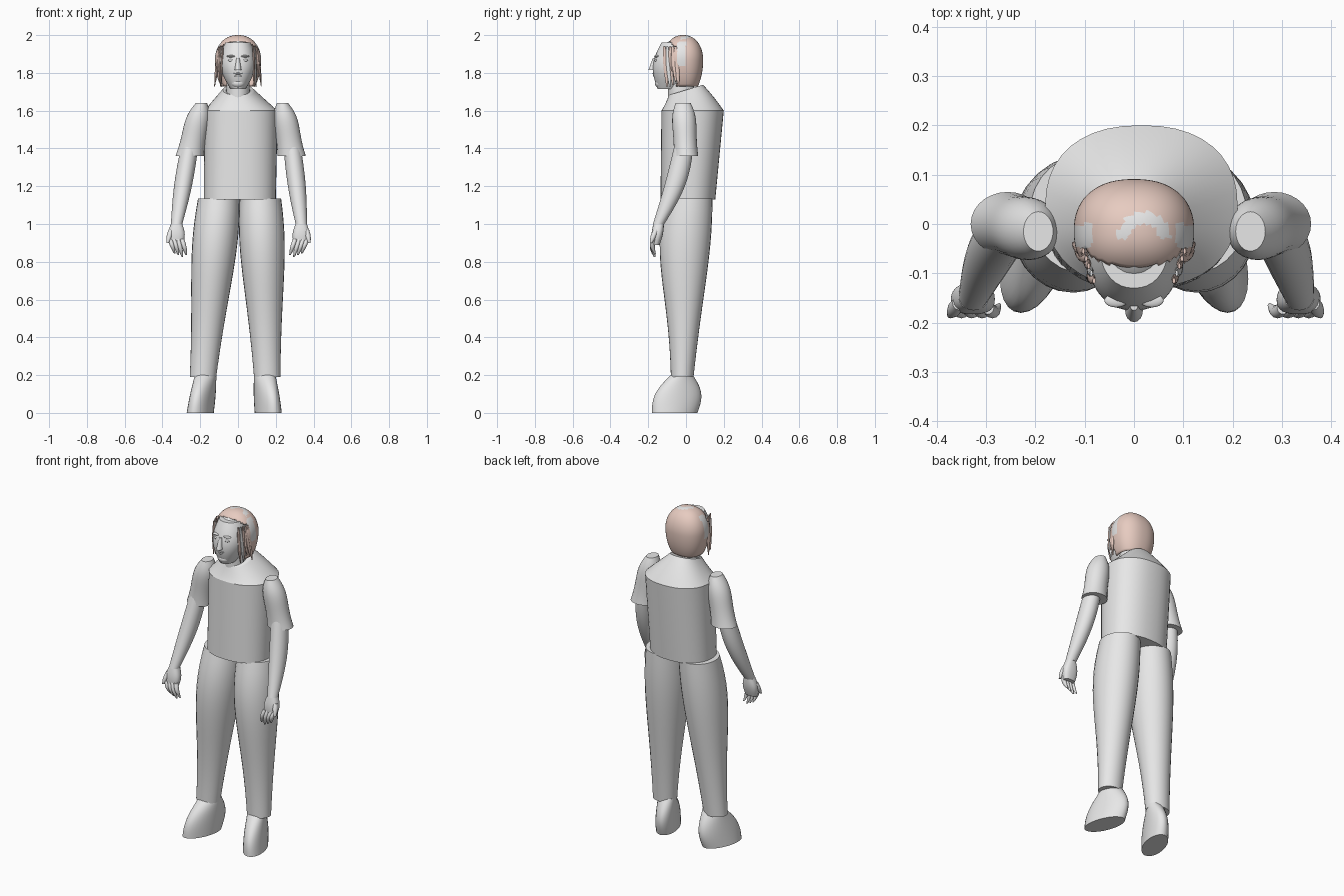
import bpy
import bmesh
import math
import random

random.seed(4)

default_cube = bpy.data.objects.get("Cube")
if default_cube:
    bpy.data.objects.remove(default_cube, do_unlink=True)


def make_material(name, colour):
    material = bpy.data.materials.new(name)
    material.use_nodes = True
    material.diffuse_color = (*colour, 1)
    shader = material.node_tree.nodes["Principled BSDF"]
    shader.inputs["Base Color"].default_value = (*colour, 1)
    return material


GREY = make_material("light grey", (0.8, 0.8, 0.8))
TAN = make_material("hair tan", (0.8, 0.6, 0.53))


def finish(name, bm, materials=(GREY,)):
    """Turn a bmesh into a smooth shaded object that keeps its sharp edges."""
    mesh = bpy.data.meshes.new(name)
    bm.to_mesh(mesh)
    bm.free()
    for material in materials:
        mesh.materials.append(material)
    obj = bpy.data.objects.new(name, mesh)
    bpy.context.collection.objects.link(obj)
    bpy.ops.object.select_all(action="DESELECT")
    obj.select_set(True)
    bpy.context.view_layer.objects.active = obj
    bpy.ops.object.shade_smooth_by_angle(angle=math.radians(45))
    return obj


def power(value, exponent):
    return math.copysign(abs(value) ** exponent, value)


def skin(rings, sides, square=2.0):
    """Join horizontal rings (centre, half width, half depth, tilt) into a closed skin."""
    bm = bmesh.new()
    loops = []
    for (x, y, z), width, depth, tilt in rings:
        loop = []
        for k in range(sides):
            angle = math.tau * k / sides
            dx = width * power(math.cos(angle), 2 / square)
            dy = depth * power(math.sin(angle), 2 / square)
            loop.append(bm.verts.new((x + dx, y + dy, z + tilt * dy)))
        loops.append(loop)
    for low, high in zip(loops, loops[1:]):
        for k in range(sides):
            n = (k + 1) % sides
            bm.faces.new((low[k], low[n], high[n], high[k]))
    bm.faces.new(loops[0])
    bm.faces.new(loops[-1])
    bmesh.ops.recalc_face_normals(bm, faces=bm.faces)
    return bm


def mix(a, b, t):
    return a + (b - a) * t


def limb(name, low, high, low_size, high_size, swell=(0, 0), bow=0.0, peak=1,
         sides=28, square=2.0, side=0, toe_out=0.0, tilt=0.0, material=GREY):
    """Tapered tube that swells and bows between its ends; side picks left or right."""
    rings = []
    steps = 16
    for i in range(steps + 1):
        t = i / steps
        bump = math.sin(math.pi * t ** peak)
        x, y, z = (mix(a, b, t) for a, b in zip(low, high))
        width, depth = (mix(a, b, t) + s * bump
                        for a, b, s in zip(low_size, high_size, swell))
        rings.append(((x, y + bow * bump, z), width, depth, tilt * t))
    bm = skin(rings, sides, square)
    if side:
        for vert in bm.verts:
            # Outward-turned toes, then the slight sideways lean of the stance
            vert.co.x -= toe_out * (vert.co.y - low[1])
            vert.co.x = side * vert.co.x + 0.025 * vert.co.z - 0.02
        bmesh.ops.recalc_face_normals(bm, faces=bm.faces)
    return finish(name, bm, (material,))


def ellipsoid(name, centre, size):
    bm = bmesh.new()
    bmesh.ops.create_uvsphere(bm, u_segments=20, v_segments=12, radius=1)
    bmesh.ops.scale(bm, vec=size, verts=bm.verts)
    bmesh.ops.translate(bm, vec=centre, verts=bm.verts)
    return finish(name, bm)


# Shirt: straight body, then shoulders sloping up to a collar that dips in front
chest = (0.015, 0.035, 1.6)
chest_size = (0.195, 0.165)
limb("shirt_body", (0.01, 0.01, 1.13), chest, (0.19, 0.145), chest_size,
     sides=40, square=2.3)
limb("shirt_shoulders", chest, (0, 0, 1.71), chest_size, (0.08, 0.09),
     sides=40, square=2.3, tilt=0.3)

# Arms, hands, trousers and shoes for both sides
for side, label in ((1, "left"), (-1, "right")):
    limb(label + "_sleeve", (0.27, 0, 1.36), (0.215, -0.015, 1.64),
         (0.075, 0.065), (0.03, 0.04), swell=(0.02, 0.015), peak=2, side=side)
    wrist = (0.33, -0.145, 1)
    limb(label + "_arm", wrist, (0.27, -0.01, 1.42), (0.03, 0.03), (0.045, 0.05),
         swell=(0.01, 0.015), bow=0.02, side=side)
    limb(label + "_palm", (0.33, -0.16, 0.89), wrist, (0.035, 0.02), (0.03, 0.028),
         swell=(0.012, 0.006), side=side, square=2.5)
    limb(label + "_thumb", (0.375, -0.185, 0.9), (0.36, -0.16, 0.97),
         (0.006, 0.006), (0.012, 0.014), swell=(0.005, 0.005), sides=12, side=side)
    for k in range(4):
        root = 0.362 - 0.021 * k
        tip = 0.825 + 0.01 * abs(k - 2)
        limb(label + "_finger", (root - 0.025, -0.165, tip), (root, -0.17, 0.92),
             (0.004, 0.005), (0.012, 0.013), swell=(0.004, 0.004), bow=-0.01,
             sides=12, side=side)
    limb(label + "_trouser_leg", (0.17, -0.02, 0.19), (0.11, 0.02, 1.135),
         (0.07, 0.06), (0.11, 0.12), swell=(0.02, 0.03), bow=-0.015, peak=2, side=side)
    limb(label + "_shoe", (0.18, -0.06, 0), (0.165, -0.02, 0.21),
         (0.065, 0.12), (0.055, 0.05), swell=(0, 0.035), side=side, toe_out=0.25)

# Head and neck
limb("neck", (0, -0.02, 1.6), (0, -0.03, 1.8), (0.065, 0.075), (0.06, 0.065))
ellipsoid("skull", (0, -0.03, 1.9), (0.085, 0.1, 0.085))
limb("face", (0, -0.09, 1.715), (0, -0.04, 1.96), (0.04, 0.06), (0.07, 0.09),
     swell=(0.038, 0.035), sides=36, square=2.2)

# Face features
limb("nose", (0, -0.175, 1.815), (0, -0.165, 1.88), (0.018, 0.024), (0.008, 0.01),
     sides=16)
ellipsoid("upper_lip", (0, -0.165, 1.797), (0.028, 0.012, 0.006))
ellipsoid("lower_lip", (0, -0.163, 1.785), (0.024, 0.012, 0.007))
ellipsoid("chin", (0, -0.14, 1.745), (0.035, 0.025, 0.025))
for side, label in ((1, "left"), (-1, "right")):
    ellipsoid(label + "_eye", (side * 0.036, -0.155, 1.866), (0.016, 0.012, 0.008))
    ellipsoid(label + "_brow", (side * 0.036, -0.155, 1.888), (0.024, 0.014, 0.006))

# Hair: a dome from nape to crown, opened around the face, with bare grey patches
rings = []
for i in range(31):
    angle = math.radians(mix(-45, 88, i / 30))
    height = math.sin(angle) * (0.13 if angle > 0 else 0.2)
    spread = math.cos(angle) ** 0.9
    rings.append(((0, -0.015, 1.87 + height), 0.122 * spread, 0.106 * spread, 0))
bm = skin(rings, sides=72, square=2.3)
opening = []
for face in bm.faces:
    x, y, z = face.calc_center_median()
    reach = math.hypot(x - 0.02, y + 0.03)
    temple = abs(x) > 0.085 and -0.05 < y < 0 and 1.83 < z < 1.97
    crown = z > 1.95 and 0.03 < reach < 0.055 and y > -0.03
    face.material_index = int(temple or crown)
    nape = z < 1.75 and len(face.verts) > 4
    front = y < -0.05 and abs(x) < 0.1 and z < 1.97 - 3 * x * x
    if nape or front:
        opening.append(face)
bmesh.ops.delete(bm, geom=opening, context="FACES")
hair = finish("hair", bm, (TAN, GREY))
shell = hair.modifiers.new("thickness", "SOLIDIFY")
shell.thickness = 0.008

# Loose locks hanging beside the face
for side in (1, -1):
    for k in range(5):
        x = side * (0.09 + 0.006 * k)
        y = 0.015 * k - 0.115
        end = x + side * random.uniform(-0.01, 0.015)
        limb("hair_lock", (end, y + 0.015, random.uniform(1.72, 1.76)),
             (x * 0.9, y, 1.94), (0.002, 0.003), (0.003, 0.006),
             swell=(0.005, 0.008), sides=10, material=GREY if k == 1 else TAN)
